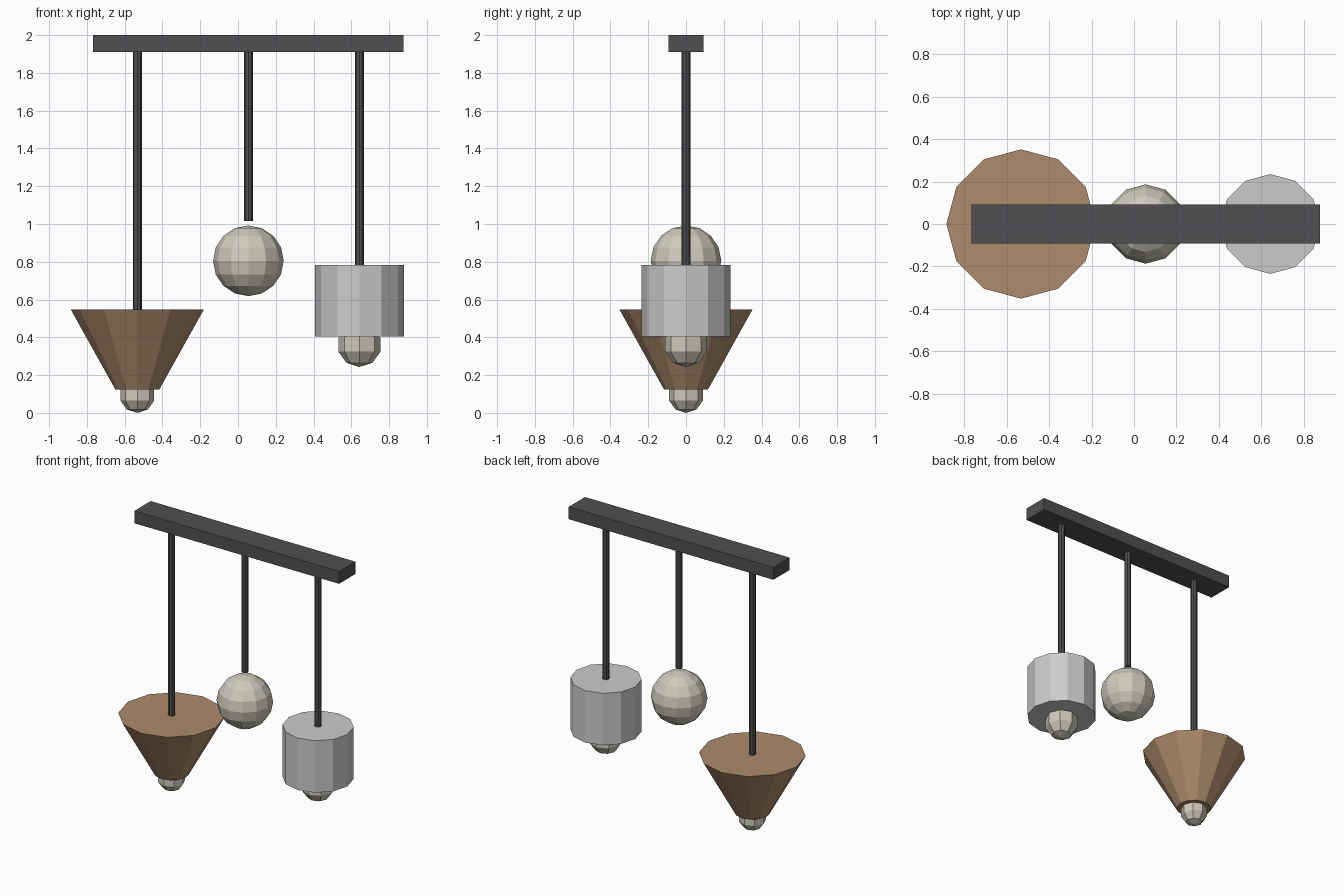
import bpy

if "Cube" in bpy.data.objects:
    bpy.data.objects.remove(bpy.data.objects["Cube"])


def material(name, rgb):
    m = bpy.data.materials.new(name)
    m.diffuse_color = (*rgb, 1)
    m.use_nodes = True
    m.node_tree.nodes["Principled BSDF"].inputs["Base Color"].default_value = m.diffuse_color
    return m


DARK = material("dark_metal", (0.08, 0.08, 0.085))
BROWN = material("brown_shade", (0.42, 0.26, 0.15))
GREY = material("grey_shade", (0.52, 0.52, 0.52))
GLASS = material("warm_glass", (0.62, 0.59, 0.5))


def finish(name, mat):
    ob = bpy.context.object
    ob.name = name
    ob.data.materials.append(mat)
    return ob


def frustum(name, x, z0, z1, r0, r1, sides, mat):
    bpy.ops.mesh.primitive_cone_add(vertices=sides, radius1=r0, radius2=r1,
                                    depth=z1 - z0, location=(x, 0, (z0 + z1) / 2))
    return finish(name, mat)


def ball(name, x, z, r, segments, rings, mat):
    bpy.ops.mesh.primitive_uv_sphere_add(segments=segments, ring_count=rings,
                                         radius=r, location=(x, 0, z))
    return finish(name, mat)


MID, GAP = 0.055, 0.588
LEFT, RIGHT = MID - GAP, MID + GAP
BAR_BOTTOM = 1.91

# Ceiling bar
bpy.ops.mesh.primitive_cube_add(size=1, location=(MID, 0, (BAR_BOTTOM + 2) / 2))
bpy.context.object.scale = (1.643, 0.186, 2 - BAR_BOTTOM)
finish("ceiling_bar", DARK)

# Hanging rods
for side, x, z in (("left", LEFT, 0.547), ("middle", MID, 1.017), ("right", RIGHT, 0.782)):
    frustum(side + "_rod", x, z, BAR_BOTTOM, 0.0235, 0.0235, 8, DARK)

# Cone pendant with bulb
frustum("cone_shade", LEFT, 0.125, 0.547, 0.117, 0.352, 12, BROWN)
ball("cone_bulb", LEFT, 0.094, 0.094, 8, 5, GLASS)

# Globe pendant
ball("globe", MID, 0.805, 0.187, 12, 8, GLASS)

# Drum pendant with bulb
frustum("drum_shade", RIGHT, 0.405, 0.782, 0.235, 0.235, 12, GREY)
ball("drum_bulb", RIGHT, 0.36, 0.117, 8, 5, GLASS)
